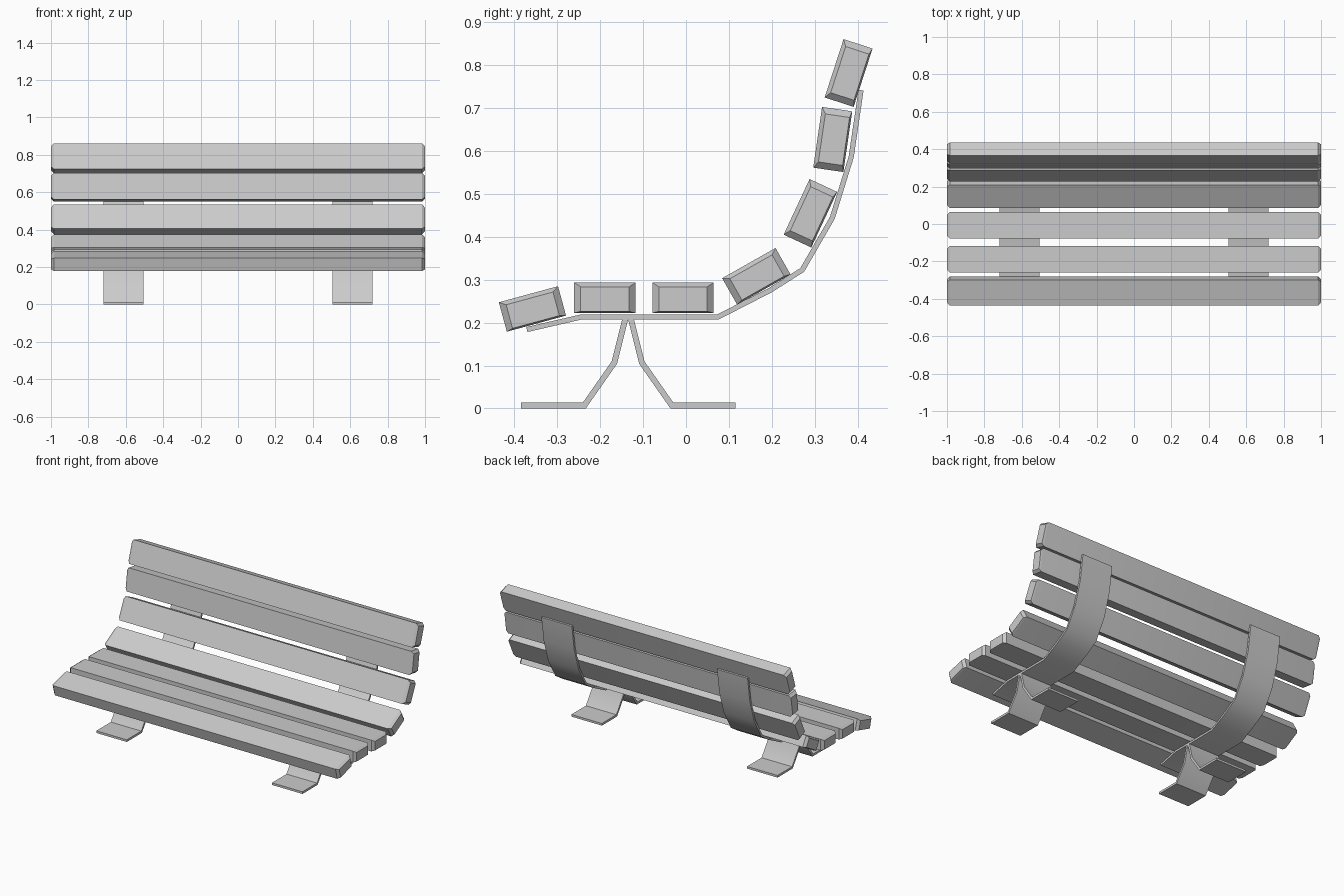
import bpy, bmesh, math
from mathutils import Vector, Matrix

if "Cube" in bpy.data.objects:
    bpy.data.objects.remove(bpy.data.objects["Cube"])


def finish(name, bm, angle=35):
    bmesh.ops.recalc_face_normals(bm, faces=bm.faces)
    me = bpy.data.meshes.new(name)
    bm.to_mesh(me)
    bm.free()
    ob = bpy.data.objects.new(name, me)
    bpy.context.collection.objects.link(ob)
    bpy.ops.object.select_all(action='DESELECT')
    ob.select_set(True)
    bpy.context.view_layer.objects.active = ob
    bpy.ops.object.shade_smooth_by_angle(angle=math.radians(angle))
    return ob


def loft(bm, rings):
    # Skin a list of vertex loops and cap both ends
    loops = [[bm.verts.new(p) for p in r] for r in rings]
    for a, b in zip(loops, loops[1:]):
        n = len(a)
        for i in range(n):
            bm.faces.new((a[i], a[(i + 1) % n], b[(i + 1) % n], b[i]))
    bm.faces.new(loops[0])
    bm.faces.new(loops[-1])


def slat(name, y, z, deg, w=0.143, t=0.071):
    # Plank along x with tapered ends
    rot = Matrix.Rotation(math.radians(deg), 3, 'X')
    rings = []
    for x, iw, top, bot in ((-1, .015, .01, .004), (-.985, 0, 0, 0),
                            (.985, 0, 0, 0), (1, .015, .01, .004)):
        h, lo, hi = w / 2 - iw, -t / 2 + bot, t / 2 - top
        rings.append([rot @ Vector((x, a, b)) + Vector((0, y, z))
                      for a, b in ((-h, lo), (h, lo), (h, hi), (-h, hi))])
    bm = bmesh.new()
    loft(bm, rings)
    return finish(name, bm, 20)


def strip(name, path, cx, width=0.213, t=0.012):
    # Bent flat bar: mitred thickness around a y-z path
    pts = [Vector(p) for p in path]
    dirs = [(b - a).normalized() for a, b in zip(pts, pts[1:])]
    rings = []
    for i, p in enumerate(pts):
        d0, d1 = dirs[max(i - 1, 0)], dirs[min(i, len(dirs) - 1)]
        m = (d0 + d1).normalized()
        n = Vector((-m.y, m.x)) * (t / 2 / m.dot(d1))
        a, b = p + n, p - n
        l, r = cx - width / 2, cx + width / 2
        rings.append([(l, *a), (r, *a), (r, *b), (l, *b)])
    bm = bmesh.new()
    loft(bm, rings)
    return finish(name, bm)


# Seat and back slats: y, z, tilt
slats = [(-.358, .232, 15.2), (-.189, .258, 0), (-.007, .258, 0),
         (.164, .308, 29.5), (.290, .455, 65), (.342, .627, 81.7),
         (.379, .782, 72)]
for i, (y, z, a) in enumerate(slats):
    slat(f"{'seat' if i < 4 else 'back'}_slat_{i + 1}", y, z, a)

# Curved straps and splayed legs on both sides
strap = [(-.371, .184), (-.243, .2135), (.075, .2135), (.197, .276),
         (.271, .323), (.341, .444), (.385, .586), (.408, .742)]
leg = [(-.385, .007), (-.237, .007), (-.167, .107), (-.1415, .209)]
for side, cx in (("left", -.613), ("right", .613)):
    strip(f"{side}_strap", strap, cx)
    strip(f"{side}_front_leg", leg, cx, t=.0135)
    strip(f"{side}_rear_leg", [(-.27 - y, z) for y, z in leg], cx, t=.0135)
